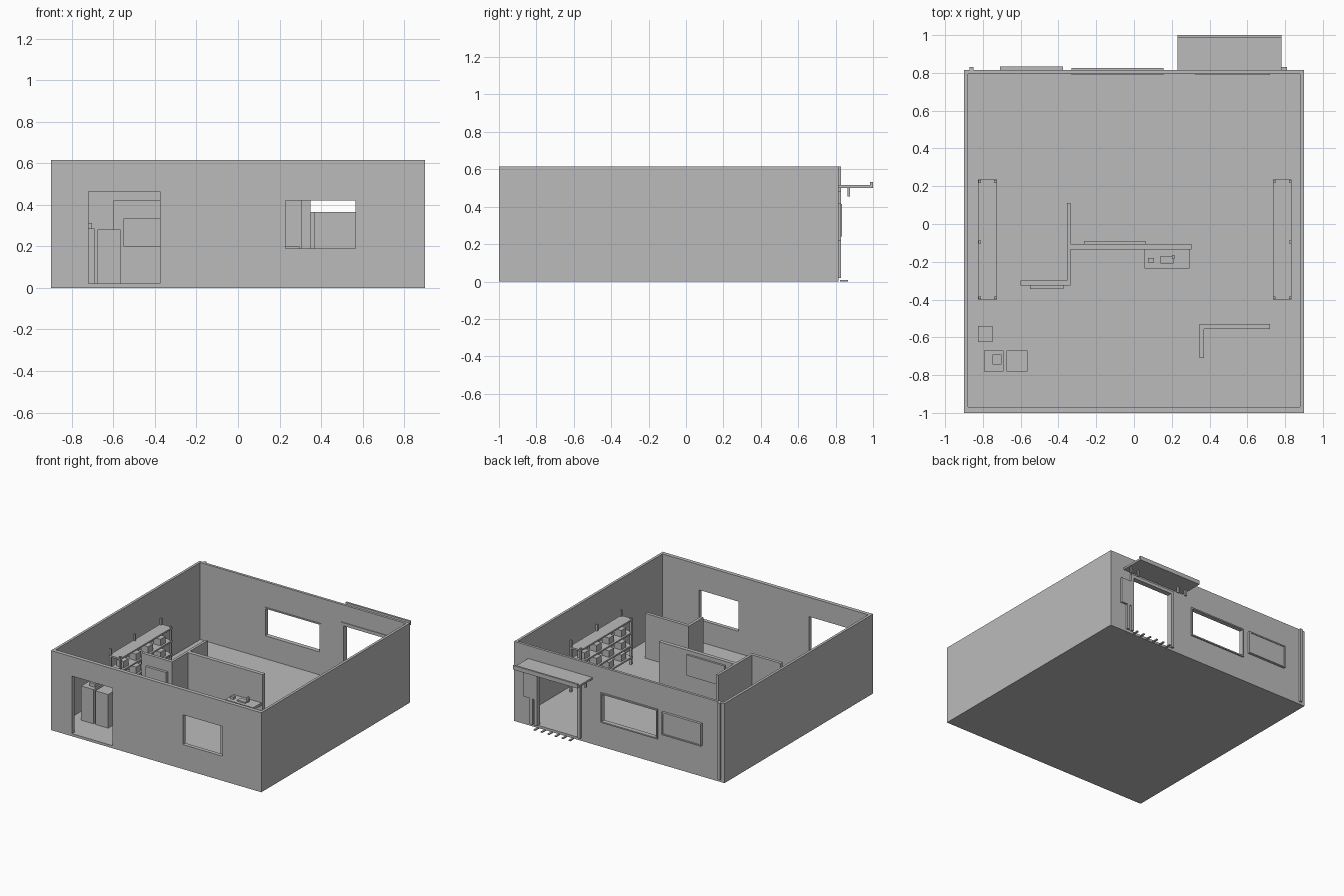
import bpy
import bmesh

cube = bpy.data.objects.get("Cube")
if cube:
    bpy.data.objects.remove(cube, do_unlink=True)

grey = bpy.data.materials.new("plain grey")
grey.use_nodes = True
grey.diffuse_color = (0.5, 0.5, 0.5, 1)
grey.node_tree.nodes["Principled BSDF"].inputs["Base Color"].default_value = (0.5, 0.5, 0.5, 1)


def boxes(name, *spans):
    """One object made of boxes, each given as x, y and z spans."""
    bm = bmesh.new()
    for xs, ys, zs in spans:
        made = bmesh.ops.create_cube(bm, size=1)["verts"]
        for v in made:
            v.co = [s[0] if c < 0 else s[1] for s, c in zip((xs, ys, zs), v.co)]
    mesh = bpy.data.meshes.new(name)
    bm.to_mesh(mesh)
    bm.free()
    mesh.materials.append(grey)
    ob = bpy.data.objects.new(name, mesh)
    bpy.context.scene.collection.objects.link(ob)
    return ob


def around(c, r):
    return (c - r, c + r)


def cut(ob, *span):
    """Cut one box out of an object and remove the cutter."""
    cutter = boxes("cutter", span)
    cutter.hide_render = True
    mod = ob.modifiers.new("cut", "BOOLEAN")
    mod.operation, mod.solver, mod.object = "DIFFERENCE", "EXACT", cutter
    bpy.context.view_layer.objects.active = ob
    bpy.ops.object.modifier_apply(modifier=mod.name)
    bpy.data.objects.remove(cutter, do_unlink=True)


def frame(name, xs, zs, ys, w, sill=True):
    """Rectangular trim around an opening."""
    (a, b), (lo, hi) = xs, zs
    parts = [((a - w, a), ys, (lo, hi)), ((b, b + w), ys, (lo, hi)),
             ((a - w, b + w), ys, (hi, hi + w))]
    if sill:
        parts.append(((a - w, b + w), ys, (lo - w, lo)))
    return boxes(name, *parts)


# Building shell: floor and four walls with openings
FLOOR, TOP, BACK = 0.02, 0.615, 0.815
shell = boxes("room_shell", ((-0.9, 0.9), (-1, BACK), (0, TOP)))
cut(shell, (-0.88, 0.88), (-0.97, 0.795), (FLOOR, 1))
front_wall, back_wall = (-1.1, -0.9), (0.7, 0.9)
back_door, back_window = (0.35, 0.695), (-0.32, 0.145)
cut(shell, (-0.72, -0.375), front_wall, (FLOOR, 0.465))
cut(shell, (0.228, 0.566), front_wall, (0.19, 0.42))
cut(shell, back_door, back_wall, (FLOOR, 0.455))
cut(shell, back_window, back_wall, (0.2, 0.41))

# Trim on the back wall
frame("back_window_frame", back_window, (0.2, 0.41), (0.79, 0.825), 0.01)
frame("back_door_frame", back_door, (FLOOR, 0.455), (0.79, 0.83), 0.025, sill=False)
frame("notice_board_frame", (-0.7, -0.385), (0.25, 0.405), (BACK, 0.835), 0.01)
boxes("notice_board", ((-0.7, -0.385), (BACK, 0.83), (0.25, 0.405)))
boxes("drainpipe", (around(-0.86, 0.01), (BACK, 0.83), (FLOOR, TOP)))
boxes("meter_box", ((0.705, 0.81), (BACK, 0.83), (0.22, 0.42)))
boxes("meter_conduit", (around(0.745, 0.012), (BACK, 0.83), (FLOOR, 0.22)))

# Awning with lip and hanging lamps
boxes("awning", ((0.23, 0.78), (BACK, 1), (0.5, 0.515)),
      ((0.23, 0.78), (0.985, 1), (0.515, 0.532)))
boxes("awning_lamps", *[(around(x, 0.008), around(0.87, 0.006), (0.455, 0.5))
                        for x in (0.25, 0.32, 0.69, 0.76)])

# Door grating on the ground outside
boxes("door_grating", *[(around(0.39 + 0.06 * i, 0.007), (0.823, 0.866), (0, 0.008))
                        for i in range(6)])

# Partitions
HIGH, LOW = (FLOOR, 0.42), (FLOOR, 0.366)
boxes("main_partition", ((-0.355, 0.305), (-0.135, -0.105), HIGH))
boxes("cross_partition", ((-0.355, -0.335), (-0.325, -0.135), HIGH),
      ((-0.355, -0.335), (-0.105, 0.11), HIGH))
boxes("side_partition", ((-0.6, -0.355), (-0.325, -0.3), HIGH))
boxes("low_partition", ((0.348, 0.72), (-0.555, -0.53), LOW),
      ((0.348, 0.37), (-0.71, -0.555), LOW))
boxes("side_partition_board", ((-0.55, -0.373), (-0.345, -0.325), (0.2, 0.335)))
boxes("main_partition_board", ((-0.265, 0.06), (-0.105, -0.09), (0.23, 0.39)))

# Wall counter with small items
boxes("counter", ((0.055, 0.295), (-0.235, -0.135), (0.18, 0.2)))
boxes("counter_items", ((0.075, 0.105), (-0.205, -0.18), (0.2, 0.22)),
      ((0.14, 0.21), (-0.21, -0.17), (0.2, 0.21)),
      ((0.2, 0.215), (-0.185, -0.165), (0.2, 0.235)))

# Stocked shelf units along both side walls
LEVELS = (0.08, 0.17, 0.27, 0.37)
for side, name in ((-1, "right"), (1, "left")):
    def span(a, b):
        return tuple(sorted((side * a + 0.005, side * b + 0.005)))
    ends = (-0.4, 0.235)
    boxes(name + "_shelf_boards", *[(span(0.73, 0.83), ends, (z - 0.012, z)) for z in LEVELS])
    posts = [(0.822, -0.39), (0.822, -0.095), (0.822, 0.225), (0.738, -0.39), (0.738, 0.225)]
    boxes(name + "_shelf_posts", *[
        (span(x - 0.007, x + 0.007), around(y, 0.007), (FLOOR, 0.42 if x > 0.8 else 0.38))
        for x, y in posts])
    boxes(name + "_shelf_goods", *[
        (span(0.745, 0.805), around(-0.31 + 0.15 * i, 0.03), (z, z + 0.05))
        for z in LEVELS[:3] for i in range(4)])

# Cabinets by the front door
boxes("tall_cabinet", ((-0.795, -0.69), (-0.78, -0.67), (FLOOR, 0.285)))
boxes("cabinet_top_box", ((-0.75, -0.702), (-0.745, -0.692), (0.285, 0.312)))
boxes("second_cabinet", ((-0.675, -0.565), (-0.78, -0.67), (FLOOR, 0.28)))
boxes("corner_cabinet", ((-0.825, -0.75), (-0.625, -0.54), (FLOOR, 0.22)))
